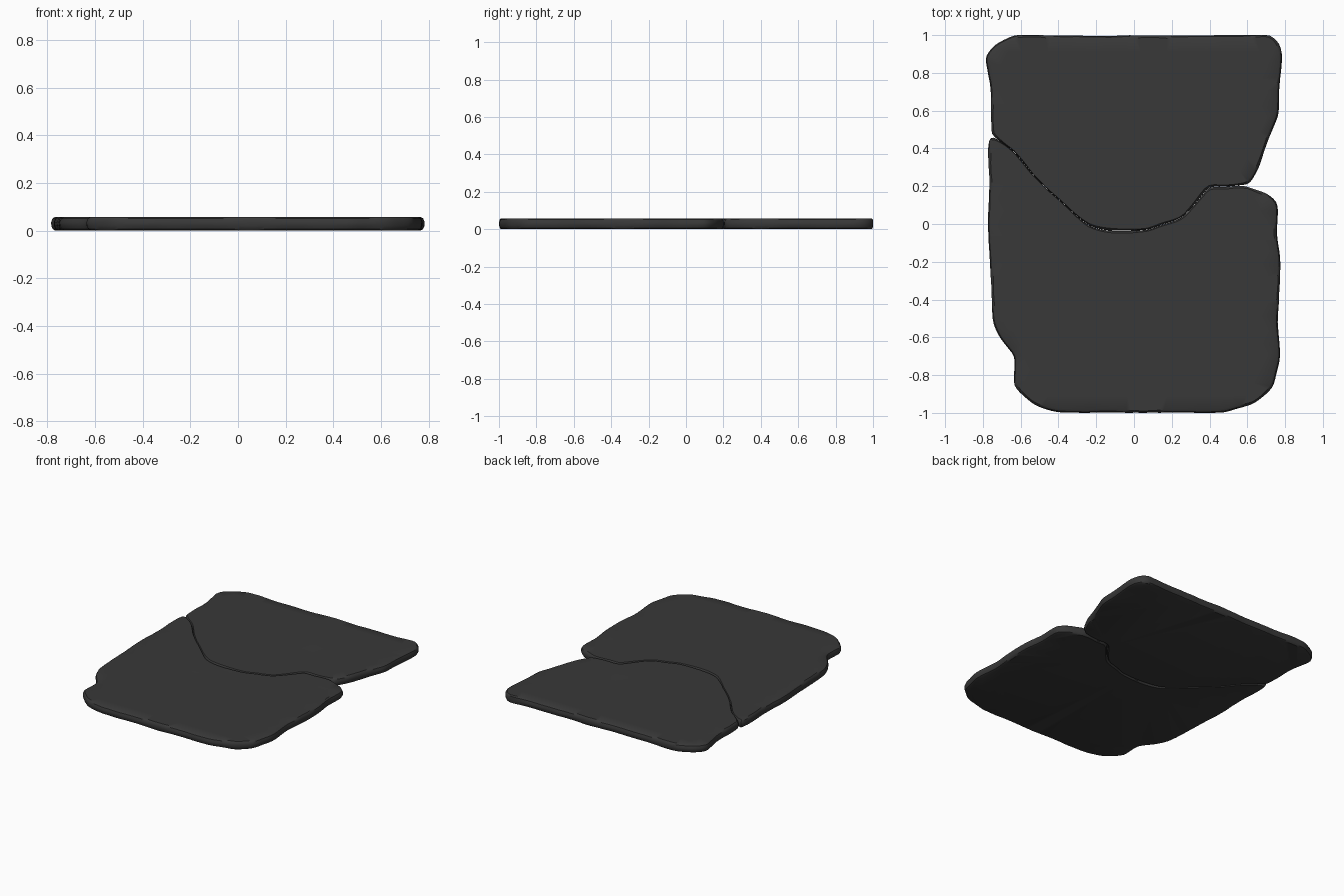
import bpy, bmesh, random, math
from mathutils import Vector
from mathutils.geometry import delaunay_2d_cdt

if "Cube" in bpy.data.objects:
    bpy.data.objects.remove(bpy.data.objects["Cube"])

random.seed(4)
H = 0.058

mat = bpy.data.materials.new("dark_stone")
mat.diffuse_color = (0.04, 0.04, 0.04, 1)
mat.use_nodes = True
mat.node_tree.nodes["Principled BSDF"].inputs["Base Color"].default_value = mat.diffuse_color


def resample(pts, step=0.025, jitter=0.003):
    out = []
    for a, b in zip(pts, pts[1:]):
        a, b = Vector(a), Vector(b)
        n = max(1, round((b - a).length / step))
        for i in range(n):
            p = a.lerp(b, i / n)
            out.append(p + Vector((random.uniform(-jitter, jitter), random.uniform(-jitter, jitter))))
    out.append(Vector(pts[-1]))
    return out


# Fracture line shared by both slabs, left to right
crack = resample([(-0.72, 0.45), (-0.62, 0.37), (-0.54, 0.265), (-0.44, 0.165), (-0.32, 0.06),
                  (-0.24, -0.01), (-0.15, -0.035), (-0.02, -0.035), (0.07, -0.035), (0.16, 0.0),
                  (0.25, 0.03), (0.33, 0.115), (0.40, 0.20), (0.45, 0.195), (0.58, 0.205)])
# Outer edges of the two slabs, counter-clockwise from the end of the crack
upper = [(0.58, 0.205), (0.62, 0.215), (0.66, 0.30), (0.72, 0.47), (0.765, 0.57), (0.768, 0.70), (0.785, 0.90),
         (0.77, 0.96), (0.72, 1.005), (0.3, 0.998), (-0.3, 0.998), (-0.64, 1.0), (-0.74, 0.95),
         (-0.79, 0.89), (-0.757, 0.70), (-0.757, 0.475), (-0.72, 0.45)]
lower = [(-0.72, 0.45), (-0.765, 0.465), (-0.776, 0.40), (-0.764, 0.2), (-0.776, 0.0), (-0.76, -0.28),
         (-0.748, -0.53), (-0.715, -0.60), (-0.63, -0.70), (-0.64, -0.86), (-0.53, -0.96), (-0.41, -1.0),
         (0.48, -1.0), (0.64, -0.95), (0.735, -0.87), (0.778, -0.70), (0.76, -0.52), (0.778, -0.2),
         (0.757, -0.05), (0.762, 0.12), (0.70, 0.165), (0.58, 0.205)]
# Shallow worn hollows: x, y, radius, depth
hollows = [(0.25, 0.45, 0.12, 0.004), (-0.18, -0.3, 0.13, 0.003), (0.65, -0.02, 0.09, 0.004), (0.0, -0.12, 0.1, 0.003)]


def cap(bm, ring, top):
    """Fill a ring with triangles, with interior points that carry the hollows."""
    base = [v.co.xy for v in ring]
    n = len(base)
    xs, ys = [p.x for p in base], [p.y for p in base]
    pts = list(base)
    if top:
        s = 0.07
        for i in range(int(min(xs) / s), int(max(xs) / s) + 1):
            for j in range(int(min(ys) / s) - 1, int(max(ys) / s) + 1):
                q = Vector((i * s + (j % 2) * s / 2, j * s))
                if min((q - p).length for p in base) > 0.03:
                    pts.append(q)
    vs, _, fs, orig, _, _ = delaunay_2d_cdt(pts, [], [list(range(n))], 1, 1e-6)
    made = []
    for p, o in zip(vs, orig):
        k = [i for i in o if i < n]
        if k:
            made.append(ring[k[0]])
        else:
            z = ring[0].co.z
            for hx, hy, r, d in hollows:
                z -= d * math.exp(-((p.x - hx) ** 2 + (p.y - hy) ** 2) / (r * r) * 2)
            made.append(bm.verts.new((p.x, p.y, z)))
    for f in fs:
        t = [made[i] for i in f]
        if len(set(t)) == 3:
            try:
                bm.faces.new(t)
            except ValueError:
                pass


def slab(name, crack_pts, outer):
    pts = crack_pts[:-1] + resample(outer)[:-1]
    n, nc = len(pts), len(crack_pts)
    for _ in range(2):
        pts = [(pts[i - 1] + pts[i] * 2 + pts[(i + 1) % n]) / 4 for i in range(n)]
    # Thin joint on the left of the crack, wider on the right, full rounding outside
    w = [(0.25 if p.x < -0.3 else 0.55) if i < nc else 1.0 for i, p in enumerate(pts)]
    w = [(w[i - 2] + w[i - 1] + w[i] + w[(i + 1) % n] + w[(i + 2) % n]) / 5 for i in range(n)]
    wob = [0.8 + 0.3 * math.sin(i * 0.37) * math.sin(i * 0.13 + 1) for i in range(n)]
    bm = bmesh.new()
    rings = []
    for inset, z in [(0.024, 0), (0.010, 0.006), (0.002, 0.020), (0.001, 0.036), (0.008, 0.051), (0.021, H)]:
        ring = []
        for i, p in enumerate(pts):
            t = (pts[(i + 1) % n] - pts[i - 1]).normalized()
            q = p + Vector((-t.y, t.x)) * inset * w[i] * wob[i]
            ring.append(bm.verts.new((q.x, max(-1, min(1, q.y)), z)))
        rings.append(ring)
    for a, b in zip(rings, rings[1:]):
        for i in range(n):
            j = (i + 1) % n
            bm.faces.new((a[i], a[j], b[j], b[i]))
    cap(bm, rings[0], False)
    cap(bm, rings[-1], True)
    bmesh.ops.recalc_face_normals(bm, faces=bm.faces)
    me = bpy.data.meshes.new(name)
    bm.to_mesh(me)
    bm.free()
    me.materials.append(mat)
    ob = bpy.data.objects.new(name, me)
    bpy.context.collection.objects.link(ob)
    bpy.ops.object.select_all(action='DESELECT')
    ob.select_set(True)
    bpy.context.view_layer.objects.active = ob
    bpy.ops.object.shade_smooth_by_angle(angle=math.radians(35))


slab("rear_slab", crack, upper)
slab("front_slab", crack[::-1], lower)
